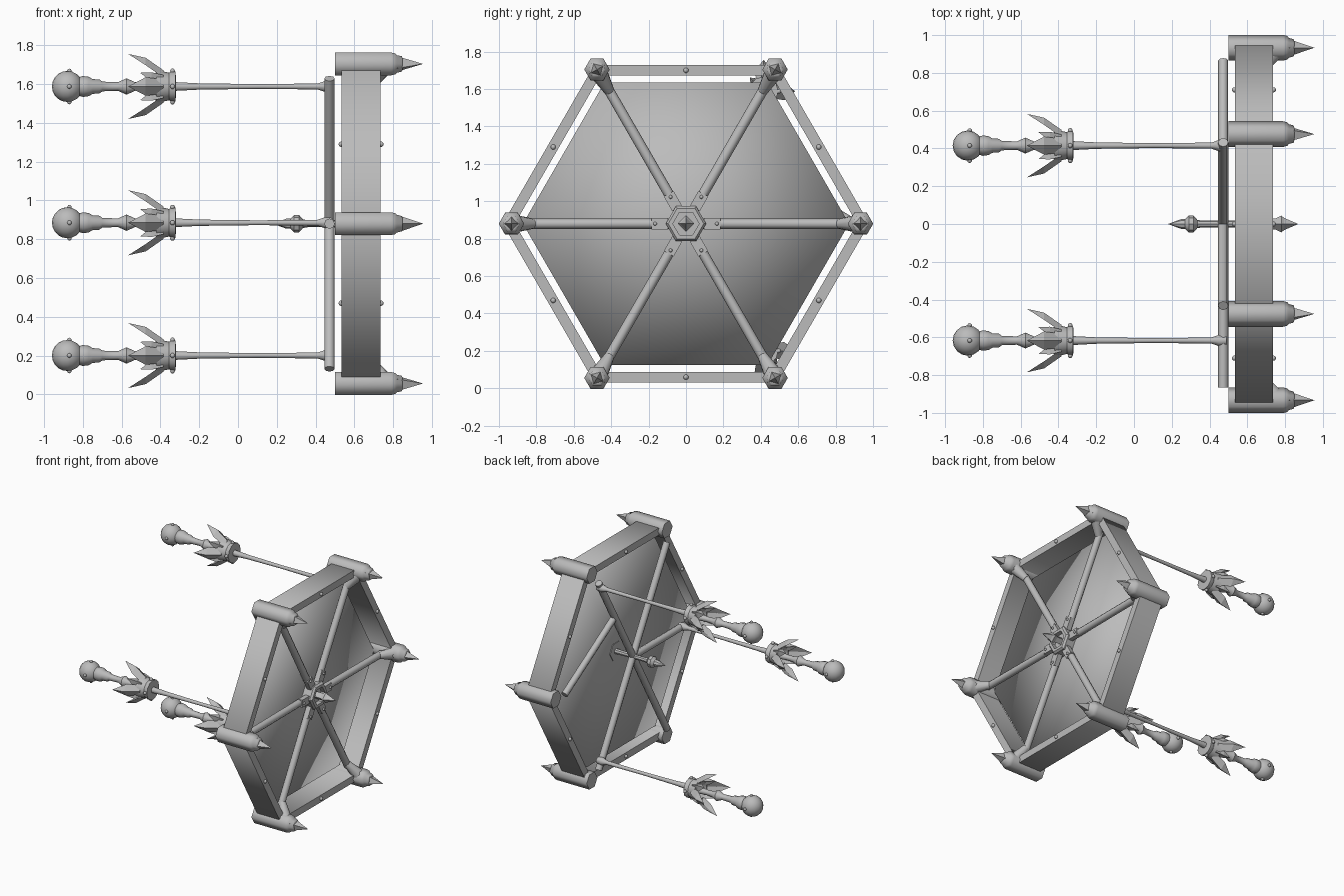
import bpy, bmesh
from math import sin, cos, pi, radians
from mathutils import Vector, Matrix

cube = bpy.data.objects.get("Cube")
if cube:
    bpy.data.objects.remove(cube)

grey = bpy.data.materials.new("plain grey")
grey.use_nodes = True
colour = (0.5, 0.5, 0.5, 1)
grey.diffuse_color = colour
grey.node_tree.nodes["Principled BSDF"].inputs["Base Color"].default_value = colour

MID = 0.88        # height of the wheel axis
SIXTHS = [i * pi / 3 for i in range(6)]


def finish(name, bm, smooth=None):
    bmesh.ops.recalc_face_normals(bm, faces=bm.faces)
    mesh = bpy.data.meshes.new(name)
    bm.to_mesh(mesh)
    bm.free()
    mesh.materials.append(grey)
    ob = bpy.data.objects.new(name, mesh)
    bpy.context.collection.objects.link(ob)
    if smooth:
        bpy.ops.object.select_all(action='DESELECT')
        ob.select_set(True)
        bpy.context.view_layer.objects.active = ob
        bpy.ops.object.shade_smooth_by_angle(angle=radians(smooth))
    return ob


def polar(x, r, a):
    return Vector((x, r * cos(a), MID + r * sin(a)))


def lathe(name, profile, y=0, z=MID, sides=16, turn=0, smooth=None, closed=False):
    """Revolve (x, radius) points about an axis parallel to x."""
    bm = bmesh.new()
    rings = []
    for x, r in profile:
        if r == 0:
            rings.append([bm.verts.new((x, y, z))] * sides)
        else:
            angles = [turn + 2 * pi * i / sides for i in range(sides)]
            rings.append([bm.verts.new((x, y + r * cos(a), z + r * sin(a))) for a in angles])
    pairs = list(zip(rings, rings[1:]))
    if closed:
        pairs.append((rings[-1], rings[0]))
    for a, b in pairs:
        for i in range(sides):
            j = (i + 1) % sides
            quad = list(dict.fromkeys((a[i], a[j], b[j], b[i])))
            if len(quad) > 2:
                bm.faces.new(quad)
    if not closed:
        for ring in (rings[0], rings[-1]):
            if ring[0] is not ring[1]:
                bm.faces.new(ring)
    return finish(name, bm, smooth)


def tube(name, p, q, r1, r2=None, sides=10):
    p, q = Vector(p), Vector(q)
    d = q - p
    bm = bmesh.new()
    bmesh.ops.create_cone(bm, cap_ends=True, segments=sides, radius1=r1,
                          radius2=r1 if r2 is None else r2, depth=d.length,
                          matrix=Matrix.Translation((p + q) / 2)
                          @ d.to_track_quat('Z', 'Y').to_matrix().to_4x4())
    return finish(name, bm, 50)


def ball(name, centre, r, segments=10):
    bm = bmesh.new()
    bmesh.ops.create_uvsphere(bm, u_segments=segments, v_segments=segments * 2 // 3, radius=r,
                              matrix=Matrix.Translation(centre))
    return finish(name, bm, 60)


def plate(name, x, r, a, size):
    bm = bmesh.new()
    bmesh.ops.create_cube(bm, size=1, matrix=Matrix.Translation(polar(x, r, a))
                          @ Matrix.Rotation(a, 4, 'X') @ Matrix.Diagonal((*size, 1)))
    return finish(name, bm)


# Thin domed canopy set inside the hexagonal band
lathe("canopy", [(0.575, 0.868), (0.595, 0.872), (0.645, 0), (0.63, 0)],
      sides=6, smooth=110, closed=True)
lathe("outer_band", [(0.535, 0.915), (0.535, 0.98), (0.735, 0.98), (0.735, 0.915)],
      sides=6, smooth=65, closed=True)

# Corner posts with spikes, spokes and hub clamps
for a in SIXTHS:
    post_r = 0.933 if abs(sin(a)) < 0.1 else 0.952
    c = polar(0, post_r, a)
    lathe("corner_post", [(0.5, 0.068), (0.79, 0.068), (0.812, 0.062), (0.82, 0.052),
                          (0.845, 0.046), (0.85, 0.03)], c.y, c.z, 6, a, 65)
    lathe("post_spike", [(0.82, 0.046), (0.955, 0)], c.y, c.z, 4, a)
    tube("spoke", polar(0.67, 0.07, a), polar(0.675, 0.85, a), 0.027)
    tube("spoke_elbow", polar(0.68, 0.82, a), polar(0.76, post_r, a), 0.028, 0.052)
    plate("hub_clamp", 0.682, 0.14, a, (0.036, 0.09, 0.06))
    ball("clamp_rivet", polar(0.702, 0.165, a), 0.01)
    for x in (0.532, 0.738):
        ball("band_stud", polar(x, 0.82, a + pi / 6), 0.014)

# Hub and front finial
lathe("hub_ring", [(0.63, 0.07), (0.63, 0.108), (0.71, 0.108), (0.725, 0.095), (0.725, 0.07)],
      sides=6, closed=True)
lathe("hub_core", [(0.62, 0.075), (0.69, 0.075)], sides=6)
lathe("front_finial", [(0.68, 0.03), (0.75, 0.03), (0.78, 0.044), (0.795, 0.032), (0.87, 0)],
      sides=4)

# Rear finial
lathe("rear_finial", [(0.18, 0), (0.25, 0.026), (0.27, 0.026), (0.29, 0.045), (0.315, 0.045),
                      (0.335, 0.022), (0.36, 0.018), (0.48, 0.018), (0.64, 0.022)],
      sides=8, smooth=35)

# Rear struts along the diagonals, with one loose strut
for a in SIXTHS[1:]:
    tube("rear_strut", polar(0.472, 0, a), polar(0.472, 0.865, a), 0.027, sides=8)
tube("loose_strut", (0.472, 0.865, 0.9), (0.472, 0.25, 1.27), 0.026, sides=8)


def leaf(name, y, z, a, length, spread, width):
    """Pointed blade flaring outward from a collar."""
    def at(x, r, side):
        return (x, y + r * cos(a) - side * sin(a), z + r * sin(a) + side * cos(a))

    def section(x, r, w):
        return [bm.verts.new(at(x, r + lift, s)) for s, lift in
                ((-w, -0.024), (0, 0.014), (w, -0.024), (0, -0.008))]
    bm = bmesh.new()
    x0, r0 = -0.385, 0.07
    base = section(x0, r0, width * 0.75)
    middle = section(x0 - length * 0.5, r0 + spread * 0.65, width)
    tip = bm.verts.new(at(x0 - length, r0 + spread, 0))
    bm.faces.new(base)
    for i in range(4):
        j = (i + 1) % 4
        bm.faces.new((base[i], base[j], middle[j], middle[i]))
        bm.faces.new((middle[i], middle[j], tip))
    return finish(name, bm)


# Three long rods ending in leafy collars and round knobs
for y, z in ((0.415, 1.588), (0.415, 0.2), (-0.617, 0.885)):
    lathe("rod", [(0.49, 0.026), (0.45, 0.03), (0.41, 0.016), (0.1, 0.013),
                  (-0.2, 0.017), (-0.33, 0.024)], y, z, 10, smooth=40)
    lathe("leaf_collar", [(-0.32, 0.03), (-0.322, 0.078), (-0.345, 0.077), (-0.355, 0.071),
                          (-0.42, 0.085), (-0.425, 0.07), (-0.38, 0.03)], y, z, 12, smooth=35)
    lathe("knob_stem", [(-0.36, 0.03), (-0.48, 0.02), (-0.53, 0.022), (-0.575, 0.042),
                        (-0.62, 0.022), (-0.7, 0.025), (-0.715, 0.036), (-0.75, 0.038),
                        (-0.77, 0.05), (-0.8, 0.054), (-0.83, 0.045)], y, z, 12, smooth=35)
    ball("knob", (-0.88, y, z), 0.08, 16)
    for i in range(4):
        a = i * pi / 2
        leaf("long_leaf", y, z, a, 0.182, 0.098, 0.048)
        leaf("short_leaf", y, z, a + pi / 4, 0.12, 0.03, 0.032)
        ball("knob_stud", (-0.87, y + 0.08 * cos(a), z + 0.08 * sin(a)), 0.012)
        ball("collar_stud", (-0.338, y + 0.08 * cos(a), z + 0.08 * sin(a)), 0.013)
